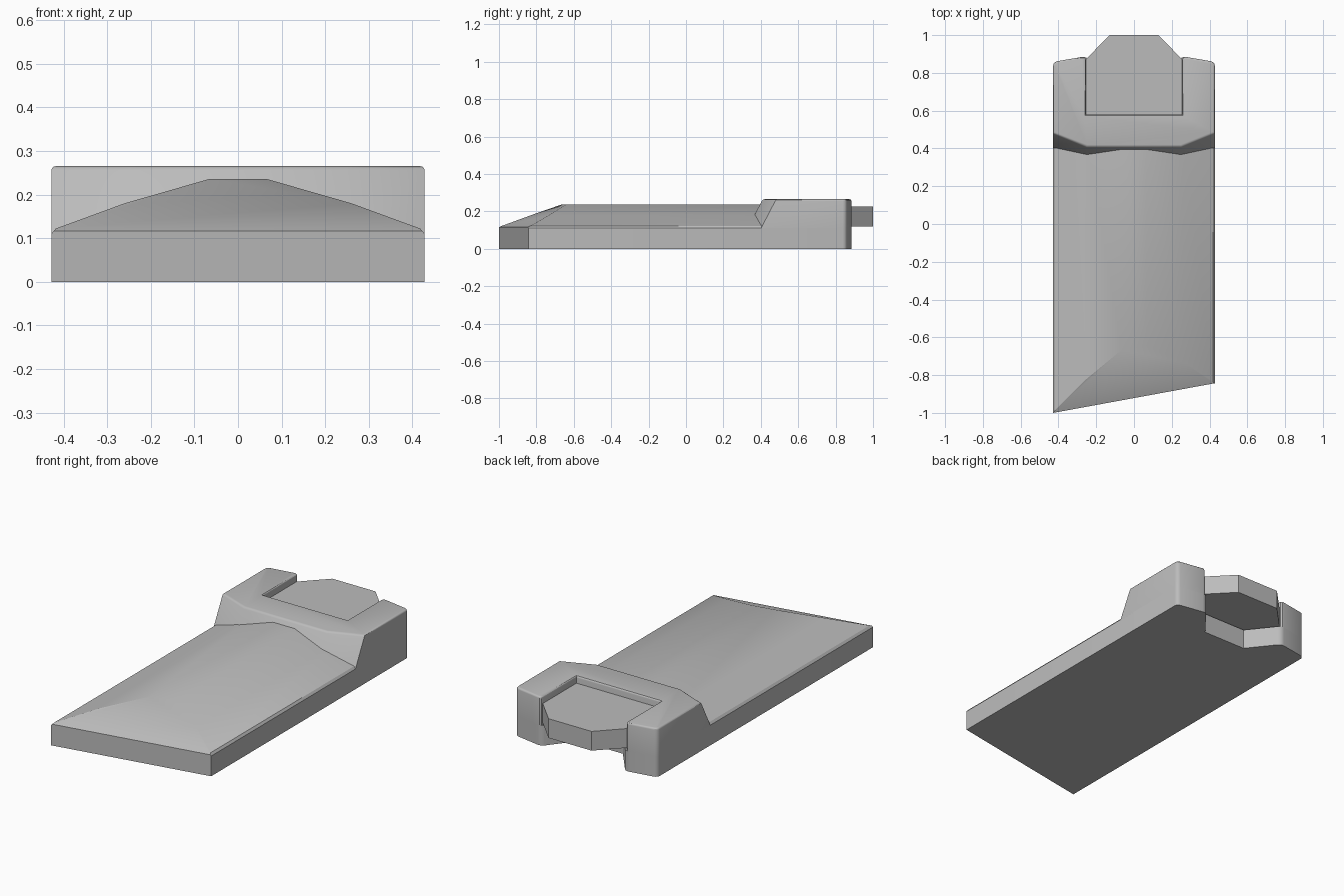
import bpy, bmesh, math
from mathutils import Vector

cube = bpy.data.objects.get("Cube")
if cube:
    bpy.data.objects.remove(cube)

grey = bpy.data.materials.new("plain_grey")
grey.use_nodes = True
COLOUR = (0.5, 0.5, 0.5, 1)
grey.diffuse_color = COLOUR
grey.node_tree.nodes["Principled BSDF"].inputs["Base Color"].default_value = COLOUR


def loft(lower, upper):
    """Solid between two matching rings of points."""
    bm = bmesh.new()
    a = [bm.verts.new(p) for p in lower]
    b = [bm.verts.new(p) for p in upper]
    bm.faces.new(a)
    bm.faces.new(b)
    for i in range(len(a)):
        j = (i + 1) % len(a)
        bm.faces.new((a[i], a[j], b[j], b[i]))
    bmesh.ops.recalc_face_normals(bm, faces=bm.faces)
    return bm


def prism(outline, z0, z1):
    return loft([(x, y, z0) for x, y in outline], [(x, y, z1) for x, y in outline])


def mirrored(half):
    """Close a right-to-left half outline across x = 0."""
    return half + [(-p[0], *p[1:]) for p in reversed(half)]


def soften(bm, keep, width, segments=3):
    edges = [e for e in bm.edges if e.calc_face_angle(0) > 0.5 and keep(e)]
    bmesh.ops.bevel(bm, geom=edges, offset=width, segments=segments,
                    profile=0.5, affect='EDGES', clamp_overlap=True)


def finish(name, bm, angle=30):
    mesh = bpy.data.meshes.new(name)
    bm.to_mesh(mesh)
    bm.free()
    mesh.materials.append(grey)
    ob = bpy.data.objects.new(name, mesh)
    bpy.context.collection.objects.link(ob)
    bpy.ops.object.select_all(action='DESELECT')
    ob.select_set(True)
    bpy.context.view_layer.objects.active = ob
    bpy.ops.object.shade_smooth_by_angle(angle=math.radians(angle))
    return ob


def upright(e):
    d = e.verts[0].co - e.verts[1].co
    return abs(d.z) > 0.05 and d.xy.length < 0.001


W, STEP = 0.428, 0.11          # half width, height of the flat base

# Base slab with skewed front edge and tapered notch at the back
rear = [(W, 0.858), (0.255, 0.888), (0.13, 0.73)]
outline = [(-W, -1), (W, -0.843)] + mirrored(rear)
bm = prism(outline, 0, STEP)
soften(bm, lambda e: upright(e) and e.verts[0].co.y > 0.8, 0.02)
finish("base_slab", bm)

# Crowned deck, cut by the sloping front facet
section = mirrored([(W, 0.1), (W, STEP), (0.418, 0.122), (0.26, 0.18), (0.065, 0.236)])
bm = loft([(x, -1.1, z) for x, z in section], [(x, 0.5, z) for x, z in section])
corner_a, corner_b = Vector((-W, -0.992, 0.12)), Vector((W, -0.835, 0.12))
ridge = Vector((0, -0.655, 0.236))
slope = (corner_b - corner_a).cross(ridge - corner_a)
front = Vector((0.157, -0.856, 0))
for point, normal in ((corner_a, slope), (Vector((-W, -1, 0)), front)):
    cut = bmesh.ops.bisect_plane(bm, geom=bm.verts[:] + bm.edges[:] + bm.faces[:],
                                 plane_co=point, plane_no=normal, clear_outer=True)
    rim = [g for g in cut["geom_cut"] if isinstance(g, bmesh.types.BMEdge)]
    bmesh.ops.contextual_create(bm, geom=rim)
bmesh.ops.recalc_face_normals(bm, faces=bm.faces)
finish("crowned_deck", bm)

# Raised rear block: U-shaped plan, raked front face
TOP, RAKE = 0.265, 0.52
arms = [(0, 0.41), (0.25, 0.41), (W, 0.482), (W, 0.858), (0.255, 0.888), (0.255, 0.58)]
plan = arms + [(-x, y) for x, y in reversed(arms[1:])]
drop = (TOP - STEP) * RAKE
low = [(x, y - drop if y < 0.5 else y, STEP) for x, y in plan]
bm = loft(low, [(x, y, TOP) for x, y in plan])
soften(bm, lambda e: upright(e) and e.verts[0].co.y > 0.8, 0.02)
soften(bm, lambda e: max(v.co.z for v in e.verts) > TOP - 0.01
       and min(v.co.z for v in e.verts) > TOP - 0.01, 0.01)
finish("rear_block", bm)

# Tongue held in the slot, with a tapered tip
tongue = mirrored([(0.258, 0.57), (0.258, 0.868), (0.13, 1)])
finish("tongue", prism(tongue, 0.12, 0.225))
